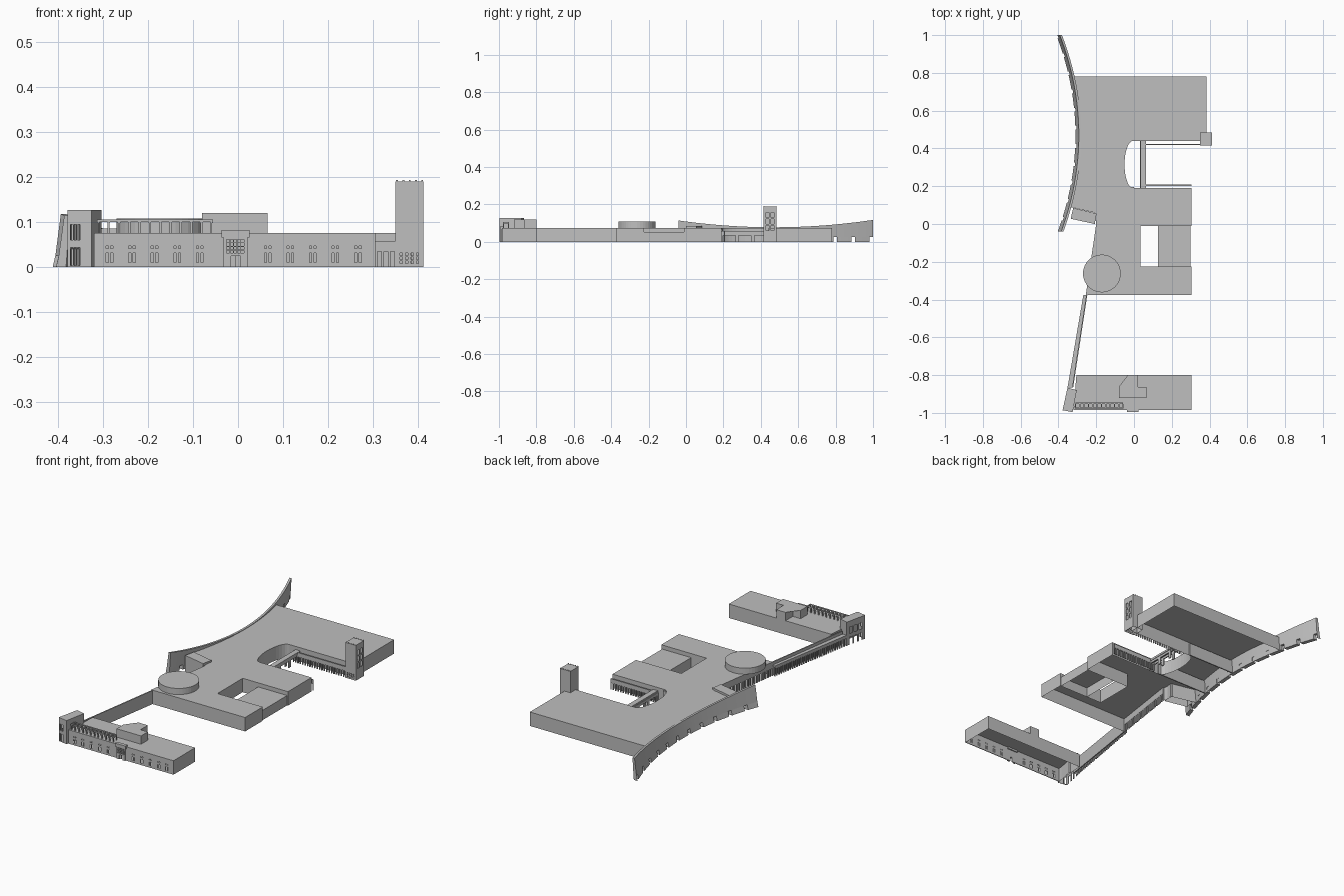
import bpy, bmesh, math
from mathutils import Vector

cube = bpy.data.objects.get("Cube")
if cube:
    bpy.data.objects.remove(cube, do_unlink=True)

stone = bpy.data.materials.new("light_grey_stone")
stone.use_nodes = True
GREY = (0.52, 0.52, 0.52, 1)
stone.diffuse_color = GREY
stone.node_tree.nodes["Principled BSDF"].inputs["Base Color"].default_value = GREY

ROOF = 0.075
LOW = 0.053


def finish(name, bm):
    mesh = bpy.data.meshes.new(name)
    bm.to_mesh(mesh)
    bm.free()
    mesh.materials.append(stone)
    obj = bpy.data.objects.new(name, mesh)
    bpy.context.scene.collection.objects.link(obj)
    return obj


def prism(name, outline, z0, z1, skip=(), closed=False):
    """Counter-clockwise outline raised into walls and a roof, open below."""
    bm = bmesh.new()
    low = [bm.verts.new((x, y, z0)) for x, y in outline]
    high = [bm.verts.new((x, y, z1)) for x, y in outline]
    n = len(outline)
    for i in range(n):
        if i not in skip:
            j = (i + 1) % n
            bm.faces.new((low[i], low[j], high[j], high[i]))
    roof = [bm.faces.new(high)]
    if closed:
        roof.append(bm.faces.new(low[::-1]))
    bmesh.ops.triangulate(bm, faces=[f for f in roof if len(f.verts) > 4])
    return finish(name, bm)


def rect(x0, x1, y0, y1):
    return [(x0, y0), (x1, y0), (x1, y1), (x0, y1)]


def panel(name, a, b, z0, z1, holes=(), thick=0.006):
    """Upright wall from a to b with rectangular openings (u0, u1, z0, z1)."""
    a, b = Vector(a), Vector(b)
    length = (b - a).length
    way = (b - a) / length
    us = sorted({0, length} | {round(u, 5) for h in holes for u in h[:2]})
    zs = sorted({z0, z1} | {round(z, 5) for h in holes for z in h[2:]})
    bm = bmesh.new()
    grid = [[bm.verts.new((*(a + way * u), z)) for z in zs] for u in us]
    for i in range(len(us) - 1):
        for j in range(len(zs) - 1):
            u, z = (us[i] + us[i + 1]) / 2, (zs[j] + zs[j + 1]) / 2
            if not any(h[0] < u < h[1] and h[2] < z < h[3] for h in holes):
                bm.faces.new((grid[i][j], grid[i + 1][j], grid[i + 1][j + 1], grid[i][j + 1]))
    bmesh.ops.delete(bm, geom=[v for v in bm.verts if not v.link_faces], context='VERTS')
    obj = finish(name, bm)
    mod = obj.modifiers.new("thickness", 'SOLIDIFY')
    mod.thickness = thick
    return obj


def bays(length, count, z0, z1, fill=0.6):
    step = length / count
    return [(step * (i + 0.5 - fill / 2), step * (i + 0.5 + fill / 2), z0, z1)
            for i in range(count)]


def colonnade(name, a, b, count, top, open_to, fill=0.6, base=0.0):
    length = (Vector(b) - Vector(a)).length
    return panel(name, a, b, base, top, bays(length, count, base, open_to, fill))


def curve_x(y):
    return -0.28 - 0.36 * (y - 0.47) ** 2


# Main building with curved west edge and rounded courtyard
court = [(-0.005 - 0.045 * math.cos(t), 0.315 + 0.125 * math.sin(t))
         for t in (math.pi * (i / 16 - 0.5) for i in range(17))]
west = [(curve_x(y) - 0.008, y) for y in (0.78 - 0.0575 * i for i in range(13))]
main = [(-0.255, -0.375), (0.305, -0.375), (0.305, -0.225), (0.035, -0.225),
        (0.035, -0.01), (0.305, -0.01), (0.305, 0.19)]
main += court + [(0.385, 0.44), (0.385, 0.78)] + west + [(-0.208, 0.06), (-0.2, 0.0)]
prism("main_building", main, 0, ROOF, skip=(len(main) - 1,))
colonnade("main_west_wall", (-0.2, 0.0), (-0.255, -0.375), 24, ROOF, 0.04, 0.5)
panel("north_partition", (-0.288, 0.44), (0, 0.44), 0, 0.07)
panel("middle_partition", (-0.313, 0.19), (0, 0.19), 0, 0.07)

# Low east link beside the inner court
prism("low_east_link", rect(0.127, 0.3, -0.225, -0.01), 0, LOW, skip=(0, 2))

# Round drum on the roof
drum = [(-0.17 + 0.1 * math.cos(math.tau * i / 40), -0.262 + 0.1 * math.sin(math.tau * i / 40))
        for i in range(40)]
prism("roof_drum", drum, ROOF, 0.108)

# Angled west porch
prism("west_porch", [(-0.335, 0.028), (-0.208, 0.0), (-0.198, 0.055), (-0.322, 0.085)], 0, 0.085)

# Sweeping battered wall with openings at its foot
bm = bmesh.new()
STEPS = 54
rings = []
for i in range(STEPS + 1):
    y = -0.04 + 1.04 * i / STEPS
    c = curve_x(y)
    top = 0.078 + 0.14 * (y - 0.47) ** 2
    rings.append([(c - 0.03, y, 0), (c - 0.024, y, 0.026), (c - 0.012, y, top),
                  (c, y, top), (c - 0.006, y, 0.026), (c - 0.008, y, 0)])
for i in range(STEPS):
    r, s = rings[i], rings[i + 1]
    gap = i % 5 == 3
    ids = (1, 2, 3, 4) if gap else range(6)
    a = [bm.verts.new(r[k]) for k in ids]
    b = [bm.verts.new(s[k]) for k in ids]
    n = len(a)
    for k in range(n):
        bm.faces.new((a[k], a[(k + 1) % n], b[(k + 1) % n], b[k]))
    if gap:
        for ring in (r, s):
            bm.faces.new([bm.verts.new(ring[k]) for k in (0, 1, 4, 5)])
for ring in (rings[0], rings[-1]):
    bm.faces.new([bm.verts.new(p) for p in ring])
bmesh.ops.remove_doubles(bm, verts=bm.verts, dist=0.0001)
bmesh.ops.recalc_face_normals(bm, faces=bm.faces)
finish("sweeping_wall", bm)

# Courtyard arcades and the covered bridge
colonnade("north_arcade", (0.035, 0.417), (0.35, 0.417), 22, 0.058, 0.035)
colonnade("south_arcade", (0.305, 0.208), (0.035, 0.208), 18, 0.058, 0.035)
prism("bridge_roof", rect(0.035, 0.063, 0.19, 0.44), 0.047, 0.058, closed=True)
for x in (0.038, 0.06):
    colonnade("bridge_side", (x, 0.19), (x, 0.44), 3, 0.05, 0.035, 0.8)

# North-east tower
TX0, TX1, TY0, TY1, TTOP = 0.35, 0.412, 0.415, 0.485, 0.19
prism("tower", rect(TX0, TX1, TY0, TY1), 0, TTOP, skip=(0, 1))
dots = [(0.01 + 0.012 * i, 0.015 + 0.012 * i, 0.008 + 0.009 * j, 0.013 + 0.009 * j)
        for i in range(4) for j in range(3)]
panel("tower_front", (TX0, TY0), (TX1, TY0), 0, TTOP, dots, 0.003)
slits = [(0.014 + 0.025 * i, 0.03 + 0.025 * i, 0.06 + 0.035 * j, 0.088 + 0.035 * j)
         for i in range(2) for j in range(3)]
panel("tower_east", (TX1, TY0), (TX1, TY1), 0, TTOP, slits, 0.003)
for i in range(5):
    for y in (TY0 + 0.002, TY1 - 0.002):
        x = TX0 + 0.003 + 0.014 * i
        prism("tower_pin", rect(x - 0.002, x + 0.002, y - 0.002, y + 0.002), TTOP, TTOP + 0.003)

# Front wing with paired windows
FX0, FX1, FY = -0.32, 0.305, -0.985
prism("front_wing", [(FX0, FY), (FX1, FY), (FX1, -0.8), (-0.305, -0.8)], 0, ROOF, skip=(0,))
windows = [(-0.006 - FX0, 0.006 - FX0, 0, 0.024)]
for i in range(5):
    for x in (-0.285 + 0.05 * i, 0.066 + 0.05 * i):
        for dx in (-0.0075, 0.0025):
            u = x + dx - FX0
            windows += [(u, u + 0.005, 0.01, 0.031), (u, u + 0.005, 0.041, 0.047)]
panel("front_wall", (FX0, FY), (FX1, FY), 0, ROOF, windows, 0.004)

# Entrance portal with a gridded window above the door
lattice = [(0.007 + 0.008 * i, 0.013 + 0.008 * i, 0.031 + 0.008 * j, 0.037 + 0.008 * j)
           for i in range(5) for j in range(4)]
panel("portal", (-0.032, -0.991), (0.021, -0.991), 0, 0.065,
      lattice + [(0.016, 0.037, 0, 0.024)], 0.005)
prism("portal_crown", rect(-0.037, 0.025, -0.994, -0.975), 0.065, 0.082, closed=True)

# Stepped roof house and roof pergola
prism("roof_house", [(-0.08, -0.92), (0.066, -0.92), (0.066, -0.862), (0.022, -0.862),
                     (0.022, -0.8), (-0.033, -0.8), (-0.033, -0.862), (-0.08, -0.862)], ROOF, 0.12)
for y in (-0.978, -0.952):
    colonnade("pergola_side", (-0.31, y), (-0.058, y), 11, 0.105, 0.1, 0.78, ROOF)
for i in range(12):
    x = -0.31 + 0.0229 * i
    prism("pergola_beam", rect(x - 0.003, x + 0.003, -0.978, -0.952), 0.098, 0.105, closed=True)

# Corner tower, slightly turned, with barred windows
corner = [(-0.378, -0.986), (-0.325, -0.996), (-0.303, -0.88), (-0.352, -0.866)]
prism("corner_tower", corner, 0, 0.127, skip=(0, 3))
bars = [(0.006 + 0.008 * i, 0.012 + 0.008 * i, z, z + h)
        for i in range(3) for z, h in ((0.003, 0.04), (0.06, 0.034))]
panel("corner_tower_front", corner[0], corner[1], 0, 0.127, bars, 0.003)
side = [(0.02 + 0.03 * i, 0.04 + 0.03 * i, z, z + h)
        for i in range(3) for z, h in ((0, 0.04), (0.06, 0.034))]
panel("corner_tower_west", corner[3], corner[0], 0, 0.127, side, 0.003)

# Covered walk joining the front wing and main building
prism("walk_roof", [(-0.352, -0.866), (-0.325, -0.866), (-0.25, -0.375), (-0.268, -0.375)],
      0.05, 0.057, closed=True)
colonnade("walk_columns", (-0.268, -0.375), (-0.352, -0.866), 32, 0.052, 0.04)
panel("walk_inner_wall", (-0.322, -0.866), (-0.247, -0.375), 0, 0.073)
